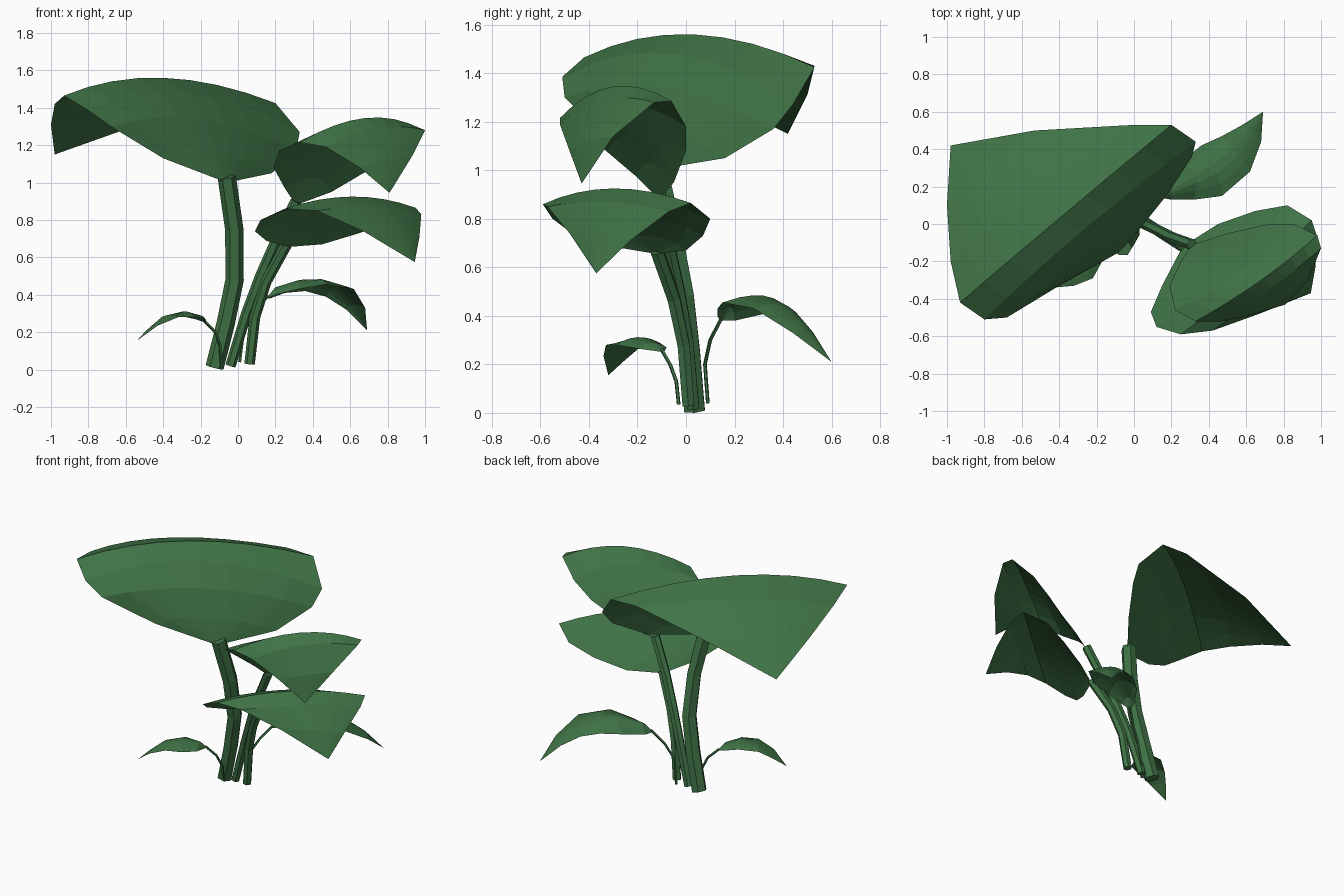
import bpy, bmesh, math
from mathutils import Vector as V

green = bpy.data.materials.new("leaf green")
green.diffuse_color = (0.05, 0.17, 0.06, 1)


def finish(bm, name, smooth_angle=None):
    me = bpy.data.meshes.new(name)
    bm.normal_update()
    bm.to_mesh(me)
    bm.free()
    me.materials.append(green)
    ob = bpy.data.objects.new(name, me)
    bpy.context.collection.objects.link(ob)
    return ob


def leaf(name, base, left, mid, right, tip, n=8):
    """Arched blade: each row is a parabola through a left, middle and right point."""
    bm = bmesh.new()
    b, t = bm.verts.new(base), bm.verts.new(tip)
    rows = []
    for l, m, r in zip(left, mid, right):
        l, m, r = V(l), V(m), V(r)
        row = []
        for i in range(n + 1):
            s = 2 * i / n - 1
            row.append(bm.verts.new(l * (s * (s - 1) / 2) + m * (1 - s * s) + r * (s * (s + 1) / 2)))
        rows.append(row)
    for i in range(n):
        bm.faces.new((b, rows[0][i + 1], rows[0][i]))
        for p, q in zip(rows, rows[1:]):
            bm.faces.new((p[i], p[i + 1], q[i + 1], q[i]))
        bm.faces.new((rows[-1][i], rows[-1][i + 1], t))
    # make the upper side the outside
    bm.normal_update()
    if sum(f.normal.z * f.calc_area() for f in bm.faces) < 0:
        bmesh.ops.reverse_faces(bm, faces=bm.faces[:])
    return finish(bm, name)


def stem(name, path, r0, r1, sides=6):
    """Tapered tube along a path."""
    bm = bmesh.new()
    pts = [V(p) for p in path]
    rings = []
    for k, p in enumerate(pts):
        d = (pts[min(k + 1, len(pts) - 1)] - pts[max(k - 1, 0)]).normalized()
        u = d.cross(V((0, 1, 0))).normalized()
        w = d.cross(u)
        r = r0 + (r1 - r0) * k / (len(pts) - 1)
        rings.append([bm.verts.new(p + r * (u * math.cos(a) + w * math.sin(a)))
                      for a in (2 * math.pi * i / sides for i in range(sides))])
    for p, q in zip(rings, rings[1:]):
        for i in range(sides):
            j = (i + 1) % sides
            bm.faces.new((p[i], p[j], q[j], q[i]))
    bm.faces.new(rings[0])
    bm.faces.new(rings[-1])
    bmesh.ops.recalc_face_normals(bm, faces=bm.faces[:])
    return finish(bm, name)


# Large top leaf
leaf("large_leaf", (-.06, -.14, 1.0),
     [(-.4, -.33, 1.13), (-.68, -.5, 1.3), (-.8, -.51, 1.385), (-.93, -.42, 1.465),
      (-.98, -.2, 1.42), (-1, .1, 1.31)],
     [(-.12, -.13, 1.17), (-.19, -.1, 1.34), (-.28, -.04, 1.48), (-.4, .03, 1.56),
      (-.58, .15, 1.49), (-.78, .29, 1.33)],
     [(.18, .16, 1.05), (.31, .36, 1.17), (.33, .44, 1.27), (.2, .53, 1.425),
      (0, .53, 1.43), (-.53, .5, 1.31)],
     (-.98, .42, 1.15))

# Upper right leaf
leaf("upper_leaf", (.31, -.11, .88),
     [(.25, -.2, .97), (.19, -.33, 1.08), (.22, -.46, 1.17), (.33, -.52, 1.215),
      (.47, -.52, 1.19), (.65, -.48, 1.08)],
     [(.40, -.15, 1.03), (.49, -.2, 1.15), (.58, -.25, 1.27), (.68, -.3, 1.345),
      (.74, -.34, 1.29), (.79, -.4, 1.12)],
     [(.5, -.05, .95), (.72, 0, 1.08), (.85, 0, 1.18), (.98, -.06, 1.285),
      (1, -.13, 1.28), (.93, -.3, 1.14)],
     (.81, -.43, .945))

# Lower right leaf
leaf("lower_leaf", (.26, -.12, .655),
     [(.15, -.33, .69), (.09, -.47, .74), (.12, -.55, .8), (.25, -.59, .86),
      (.42, -.57, .85), (.67, -.48, .74)],
     [(.33, -.15, .73), (.41, -.2, .81), (.5, -.25, .885), (.61, -.3, .925),
      (.73, -.33, .87), (.85, -.35, .74)],
     [(.45, 0, .67), (.65, .07, .73), (.82, .1, .8), (.95, .02, .865),
      (.98, -.07, .83), (.97, -.23, .71)],
     (.945, -.37, .575))

# Two small leaves near the ground
leaf("small_back_leaf", (.15, .14, .38),
     [(.17, .2, .38), (.25, .33, .41), (.36, .42, .42), (.47, .47, .39), (.58, .53, .32)],
     [(.2, .18, .44), (.33, .26, .48), (.43, .32, .483), (.53, .4, .445), (.62, .5, .345)],
     [(.2, .13, .4), (.32, .13, .43), (.47, .15, .455), (.62, .28, .43), (.68, .44, .33)],
     (.69, .6, .21), n=6)
leaf("small_front_leaf", (-.17, -.09, .25),
     [(-.17, -.2, .265), (-.22, -.29, .28), (-.32, -.33, .28), (-.43, -.34, .235)],
     [(-.2, -.14, .29), (-.28, -.2, .312), (-.38, -.24, .29), (-.46, -.28, .23)],
     [(-.23, -.08, .27), (-.32, -.11, .29), (-.42, -.19, .27), (-.49, -.26, .21)],
     (-.54, -.32, .155), n=6)

# Stems
stem("large_stem", [(-.125, .035, .012), (-.065, .015, .25), (-.018, -.01, .48),
                    (-.02, -.06, .75), (-.06, -.125, 1.03)], .049, .049)
stem("upper_stem", [(-.04, .03, .02), (.045, .005, .3), (.12, -.03, .5),
                    (.2, -.07, .68), (.31, -.11, .9)], .028, .03)
stem("lower_stem", [(.062, .01, .03), (.09, -.01, .28), (.15, -.05, .47),
                    (.26, -.12, .67)], .028, .03)
stem("small_back_stem", [(.01, .09, .04), (.03, .078, .2), (.09, .1, .3),
                         (.16, .15, .395)], .008, .008, 5)
stem("small_front_stem", [(-.09, -.03, .035), (-.095, -.04, .13), (-.12, -.065, .2),
                          (-.18, -.1, .26)], .008, .008, 5)
